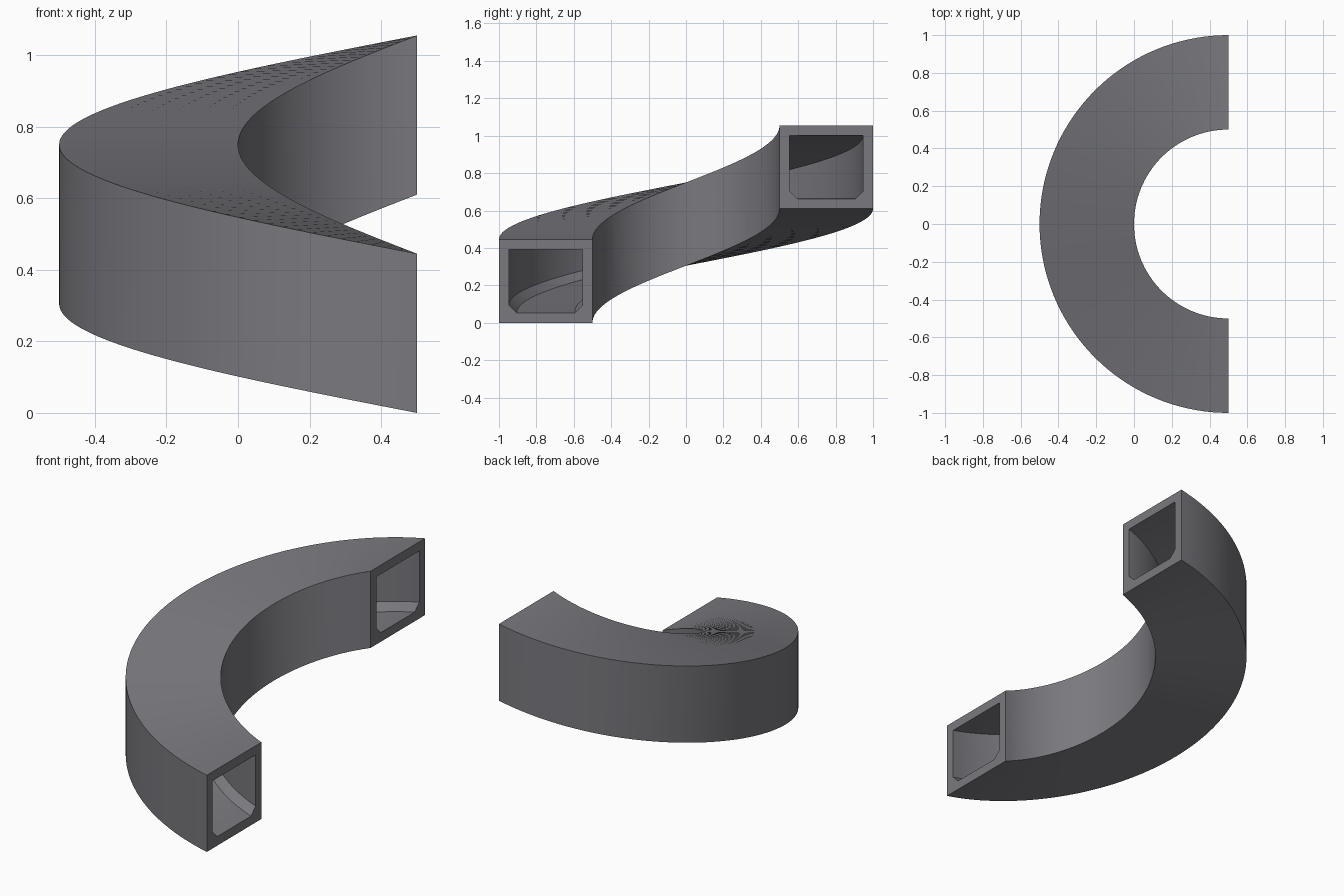
import bpy, bmesh, math

cube = bpy.data.objects.get("Cube")
if cube:
    bpy.data.objects.remove(cube, do_unlink=True)

grey = bpy.data.materials.new("slate grey")
grey.use_nodes = True
colour = (0.19, 0.19, 0.21, 1)
grey.diffuse_color = colour
grey.node_tree.nodes["Principled BSDF"].inputs["Base Color"].default_value = colour

# Half-turn helix: centre line and overall section
STEPS = 72
CENTRE_X = 0.5
RISE = 0.61
R_IN, R_OUT, HEIGHT = 0.5, 1.0, 0.445
WALL, CHAMFER = 0.053, 0.042

# Cross-sections as (radius, height), counter-clockwise from bottom inside
shell = [(R_IN, 0), (R_OUT, 0), (R_OUT, HEIGHT), (R_IN, HEIGHT)]
a, b = R_IN + WALL, R_OUT - WALL
low, high = WALL, HEIGHT - WALL
bore = [(a, low + CHAMFER), (a + CHAMFER, low), (b - CHAMFER, low),
        (b, low + CHAMFER), (b, high), (a, high)]

bm = bmesh.new()


def sweep(section):
    """Sweep a section along the rising half turn and return its rings."""
    rings = []
    for i in range(STEPS + 1):
        t = i / STEPS
        angle = -math.pi / 2 - math.pi * t
        rings.append([bm.verts.new((CENTRE_X + r * math.cos(angle),
                                    r * math.sin(angle), z + RISE * t))
                      for r, z in section])
    for p, q in zip(rings, rings[1:]):
        for k in range(len(section)):
            n = (k + 1) % len(section)
            bm.faces.new((p[k], p[n], q[n], q[k]))
    return rings


outer = sweep(shell)
inner = sweep(bore)

# Open rims joining the shell to the chamfered bore
for end in (0, -1):
    o, c = outer[end], inner[end]
    for face in ((o[0], o[1], c[2], c[1]), (o[1], c[3], c[2]),
                 (o[1], o[2], c[4], c[3]), (o[2], o[3], c[5], c[4]),
                 (o[3], o[0], c[0], c[5]), (o[0], c[1], c[0])):
        bm.faces.new(face)

bmesh.ops.recalc_face_normals(bm, faces=bm.faces)
mesh = bpy.data.meshes.new("curved_channel")
bm.to_mesh(mesh)
bm.free()
mesh.materials.append(grey)
channel = bpy.data.objects.new("curved_channel", mesh)
bpy.context.collection.objects.link(channel)

# Smooth walls with crisp corners
bpy.ops.object.select_all(action="DESELECT")
channel.select_set(True)
bpy.context.view_layer.objects.active = channel
bpy.ops.object.shade_smooth_by_angle(angle=math.radians(30))
